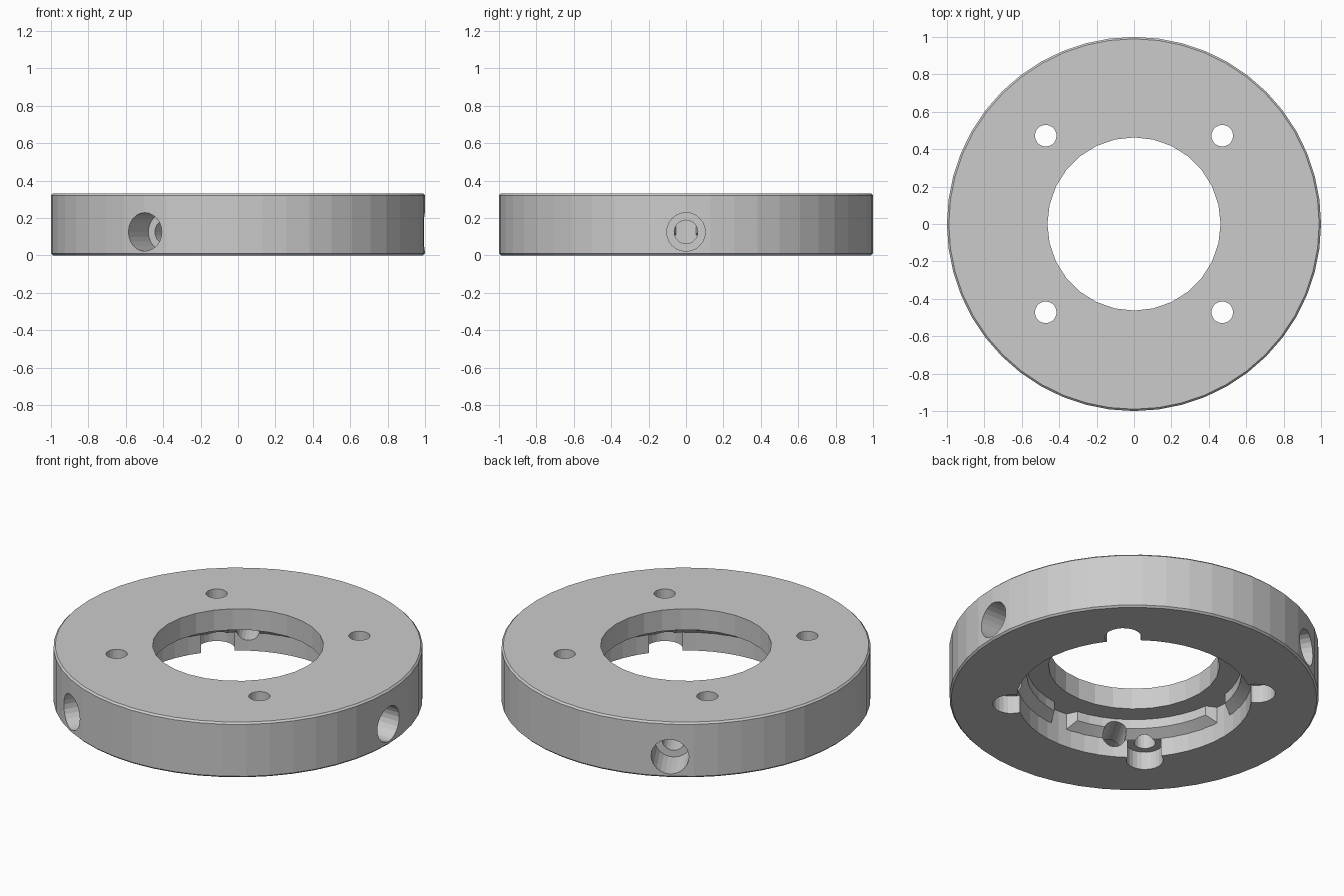
import bpy, bmesh, math
from mathutils import Matrix, Vector

if "Cube" in bpy.data.objects:
    bpy.data.objects.remove(bpy.data.objects["Cube"], do_unlink=True)

HEIGHT = 0.33
LEDGE = 0.204
POCKET = 0.107
BORE_R, RECESS_R = 0.463, 0.636

grey = bpy.data.materials.new("plain_grey")
grey.use_nodes = True
grey.diffuse_color = (0.6, 0.6, 0.6, 1)
grey.node_tree.nodes["Principled BSDF"].inputs["Base Color"].default_value = (0.6, 0.6, 0.6, 1)


def add_object(name, bm):
    bmesh.ops.recalc_face_normals(bm, faces=bm.faces)
    mesh = bpy.data.meshes.new(name)
    bm.to_mesh(mesh)
    bm.free()
    mesh.materials.append(grey)
    obj = bpy.data.objects.new(name, mesh)
    bpy.context.collection.objects.link(obj)
    return obj


def cylinder(name, radius, start, end, segments):
    """Closed cylinder running between two points."""
    start, end = Vector(start), Vector(end)
    axis = end - start
    turn = axis.to_track_quat("Z", "Y").to_matrix().to_4x4()
    bm = bmesh.new()
    bmesh.ops.create_cone(bm, cap_ends=True, segments=segments, radius1=radius,
                          radius2=radius, depth=axis.length,
                          matrix=Matrix.Translation((start + end) / 2) @ turn)
    return add_object(name, bm)


def combine(target, tool, operation="DIFFERENCE"):
    """Apply a boolean and discard the tool."""
    mod = target.modifiers.new("cut", "BOOLEAN")
    mod.object = tool
    mod.operation = operation
    mod.solver = "EXACT"
    bpy.context.view_layer.objects.active = target
    bpy.ops.object.modifier_apply(modifier=mod.name)
    bpy.data.objects.remove(tool, do_unlink=True)


def lug(centre_deg, steps=10):
    """Curved lug with sloped underside and tapered ends."""
    profile = [(0.65, 0.099), (0.58, 0.148), (0.58, 0.22), (0.65, 0.22)]
    bm = bmesh.new()
    rings = []
    for i in range(steps + 1):
        ring = []
        for r, z in profile:
            half = 41 if r > 0.6 else 37
            a = math.radians(centre_deg + half * (2 * i / steps - 1))
            ring.append(bm.verts.new((r * math.cos(a), r * math.sin(a), z)))
        rings.append(ring)
    for a, b in zip(rings, rings[1:]):
        for j in range(4):
            k = (j + 1) % 4
            bm.faces.new((a[j], a[k], b[k], b[j]))
    bm.faces.new(rings[0])
    bm.faces.new(rings[-1])
    return add_object("lug", bm)


# Outer disc with a fine chamfer on both rims
ring = cylinder("mounting_ring", 1, (0, 0, 0), (0, 0, HEIGHT), 48)
bm = bmesh.new()
bm.from_mesh(ring.data)
rims = [e for e in bm.edges if abs(e.verts[0].co.z - e.verts[1].co.z) < 0.01]
bmesh.ops.bevel(bm, geom=rims, offset=0.01, segments=1, affect="EDGES")
bm.to_mesh(ring.data)
bm.free()

# Central bore and wider recess underneath
combine(ring, cylinder("bore", BORE_R, (0, 0, -0.1), (0, 0, 0.5), 28))
combine(ring, cylinder("recess", RECESS_R, (0, 0, -0.1), (0, 0, LEDGE), 48))

# Lugs inside the recess, one for each screw
for quarter in range(4):
    combine(ring, lug(45 + 90 * quarter), "UNION")

# Screw holes with pockets open to the underside
for x in (-0.472, 0.472):
    for y in (-0.472, 0.472):
        combine(ring, cylinder("pocket", 0.1, (x, y, -0.1), (x, y, POCKET), 24))
        combine(ring, cylinder("screw_hole", 0.058, (x, y, -0.1), (x, y, 0.5), 20))

# Three stepped radial holes through the side wall
for degrees in (0, 120, 240):
    a = math.radians(degrees)


    def at(r):
        return (r * math.cos(a), r * math.sin(a), 0.125)


    combine(ring, cylinder("side_hole", 0.103, at(0.78), at(1.1), 24))
    combine(ring, cylinder("inner_hole", 0.063, at(0.5), at(0.9), 20))

# Smooth the curved walls and keep the rims crisp
bpy.ops.object.select_all(action="DESELECT")
ring.select_set(True)
bpy.context.view_layer.objects.active = ring
bpy.ops.object.shade_smooth_by_angle(angle=math.radians(5))
